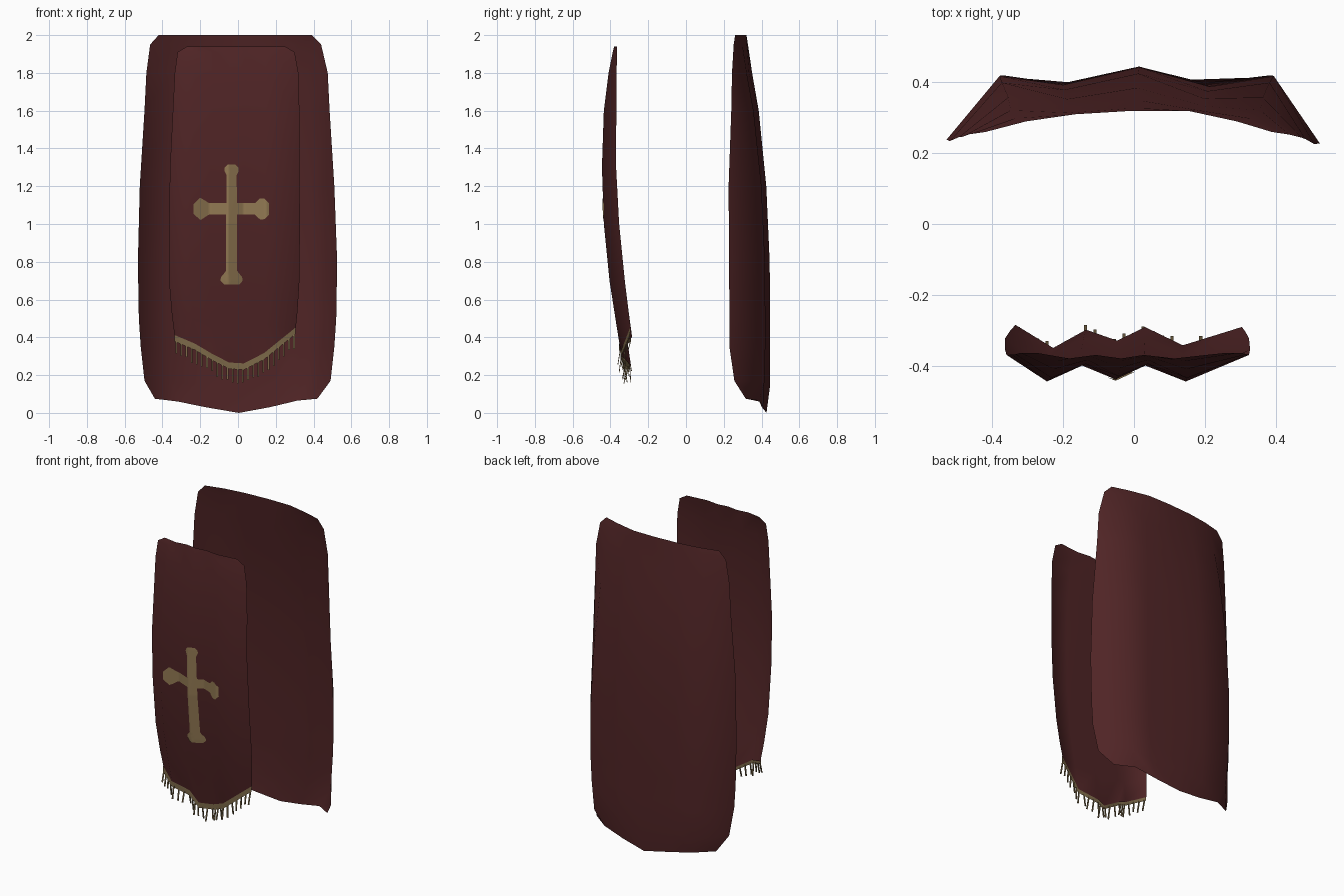
import bpy
import random
from mathutils import Vector
from mathutils.bvhtree import BVHTree

random.seed(4)
cube = bpy.data.objects.get("Cube")
if cube:
    bpy.data.objects.remove(cube)


def material(name, rgb):
    mat = bpy.data.materials.new(name)
    mat.use_nodes = True
    mat.diffuse_color = (*rgb, 1)
    mat.node_tree.nodes["Principled BSDF"].inputs["Base Color"].default_value = (*rgb, 1)
    return mat


red = material("dark red cloth", (0.08, 0.018, 0.019))
gold = material("gold embroidery", (0.30, 0.20, 0.09))
dull_gold = material("dull gold fringe", (0.20, 0.14, 0.065))


def lerp(a, b, t):
    return a + (b - a) * t


def lookup(points, t):
    """Piecewise linear value at t."""
    for (a, va), (b, vb) in zip(points, points[1:]):
        if t <= b:
            return lerp(va, vb, (t - a) / (b - a))
    return points[-1][1]


def add_mesh(name, verts, faces, mat, smooth=True):
    mesh = bpy.data.meshes.new(name)
    mesh.from_pydata(verts, [], faces)
    mesh.materials.append(mat)
    for poly in mesh.polygons:
        poly.use_smooth = smooth
    obj = bpy.data.objects.new(name, mesh)
    bpy.context.collection.objects.link(obj)
    return obj


def grid_faces(rows, cols, flip=False):
    faces = []
    for r in range(rows - 1):
        for c in range(cols - 1):
            i = r * cols + c
            quad = (i, i + cols, i + cols + 1, i + 1)
            faces.append(quad[::-1] if flip else quad)
    return faces


def cloth_panel(name, columns, rows, flip):
    """columns: x, fold depth, fold depth at the top, hem drop.
    rows: z, left x, right x, y, fold strength, hem strength."""
    first, last = columns[0][0], columns[-1][0]
    verts = []
    for z, left, right, y, fold, hem in rows:
        for x, deep, shallow, drop in columns:
            u = (x - first) / (last - first)
            depth = lerp(shallow, deep, fold) + 0.15 * hem * drop
            verts.append((lerp(left, right, u), y + depth, z - hem * drop))
    faces = grid_faces(len(rows), len(columns), flip)
    add_mesh(name, verts, faces, red)
    return verts, faces


# Front hanging with pleats and a pointed hem
front_columns = [
    (-0.365, 0.075, 0.015, 0.02), (-0.25, 0, 0, 0.065), (-0.15, 0.045, 0.01, 0.12),
    (-0.055, 0.006, 0, 0.165), (0.03, 0.045, 0.01, 0.17), (0.145, 0, 0, 0.115),
    (0.325, 0.075, 0.015, -0.02)]
front_rows = [
    (1.94, -0.27, 0.25, -0.38, 0, 0), (1.91, -0.32, 0.30, -0.388, 0.15, 0),
    (1.8, -0.335, 0.32, -0.41, 0.45, 0), (1.6, -0.345, 0.325, -0.435, 0.85, 0),
    (1.3, -0.36, 0.325, -0.445, 1, 0), (1.0, -0.365, 0.328, -0.435, 1.1, 0),
    (0.7, -0.365, 0.325, -0.405, 1.1, 0), (0.53, -0.35, 0.315, -0.378, 1, 0.5),
    (0.42, -0.335, 0.305, -0.36, 0.95, 1)]
front_verts, front_faces = cloth_panel("front_cloth", front_columns, front_rows, False)

# Back hanging, wrapped forward at the sides
back_columns = [
    (-0.53, -0.205, -0.06, 0), (-0.38, -0.025, -0.03, 0.015), (-0.2, -0.05, -0.01, 0.045),
    (0.015, 0, 0, 0.075), (0.215, -0.055, 0, 0.045), (0.395, -0.025, -0.03, 0.01),
    (0.525, -0.215, -0.06, 0)]
back_rows = [
    (2.0, -0.42, 0.39, 0.32, 0, 0), (1.95, -0.465, 0.44, 0.328, 0.1, 0),
    (1.8, -0.485, 0.475, 0.35, 0.3, 0), (1.6, -0.495, 0.485, 0.385, 0.55, 0),
    (1.2, -0.52, 0.51, 0.425, 0.9, 0), (0.8, -0.53, 0.525, 0.443, 1, 0),
    (0.5, -0.525, 0.52, 0.445, 1, 0), (0.35, -0.515, 0.51, 0.445, 1, 0),
    (0.17, -0.495, 0.49, 0.44, 0.8, 0.4), (0.075, -0.44, 0.42, 0.415, 0.25, 1)]
cloth_panel("back_cloth", back_columns, back_rows, True)

# Embroidered cross, laid on the pleats
surface = BVHTree.FromPolygons([Vector(v) for v in front_verts], front_faces)


def on_cloth(x, z):
    hit = surface.ray_cast(Vector((x, -1, z)), Vector((0, 1, 0)))[0]
    return (x, hit.y - 0.004, z)


def cross_bar(name, centre, profile, upright):
    """profile: position along the bar, half width."""
    start, end = profile[0][0], profile[-1][0]
    steps, across = int((end - start) / 0.008), 10
    verts = []
    for i in range(steps + 1):
        t = lerp(start, end, i / steps)
        half = lookup(profile, t)
        for j in range(across + 1):
            s = centre + half * lerp(-1, 1, j / across)
            verts.append(on_cloth(s, t) if upright else on_cloth(t, s))
    add_mesh(name, verts, grid_faces(steps + 1, across + 1, upright), gold)


cross_bar("cross_upright", -0.034, [
    (0.68, 0.04), (0.70, 0.06), (0.72, 0.055), (0.75, 0.03), (1.26, 0.027),
    (1.28, 0.038), (1.30, 0.036), (1.315, 0.02)], True)
cross_bar("cross_right_arm", 1.08, [
    (-0.235, 0.025), (-0.2, 0.06), (-0.165, 0.038), (-0.155, 0.03), (-0.061, 0.03)], False)
cross_bar("cross_left_arm", 1.08, [
    (-0.007, 0.03), (0.09, 0.03), (0.115, 0.055), (0.14, 0.055), (0.165, 0.03)], False)

# Trim band along the hem
hem = [Vector(v) for v in front_verts[-len(front_columns):]]
band = [p + Vector((0, -0.005, dz)) for dz in (0.012, -0.022) for p in hem]
add_mesh("hem_trim", band, grid_faces(2, len(hem)), dull_gold)

# Fringe strands hanging from the trim
hem_y = [(p.x, p.y) for p in hem]
hem_z = [(p.x, p.z) for p in hem]
strand_count = 24
verts, faces = [], []
for i in range(strand_count):
    x = lerp(hem[0].x + 0.008, hem[-1].x - 0.008, i / (strand_count - 1))
    y, top = lookup(hem_y, x), lookup(hem_z, x) - 0.015
    length = random.uniform(0.06, 0.085)
    sway = random.uniform(-0.025, 0.015)
    base = len(verts)
    for z, shift in ((top, -0.003), (top - length, sway)):
        for dx, dy in ((-1, -1), (1, -1), (1, 1), (-1, 1)):
            verts.append((x + dx * 0.0045, y + shift + dy * 0.002, z))
    for k in range(4):
        n = (k + 1) % 4
        faces.append((base + k, base + 4 + k, base + 4 + n, base + n))
    faces.append((base, base + 1, base + 2, base + 3))
    faces.append((base + 7, base + 6, base + 5, base + 4))
add_mesh("fringe", verts, faces, dull_gold, smooth=False)
